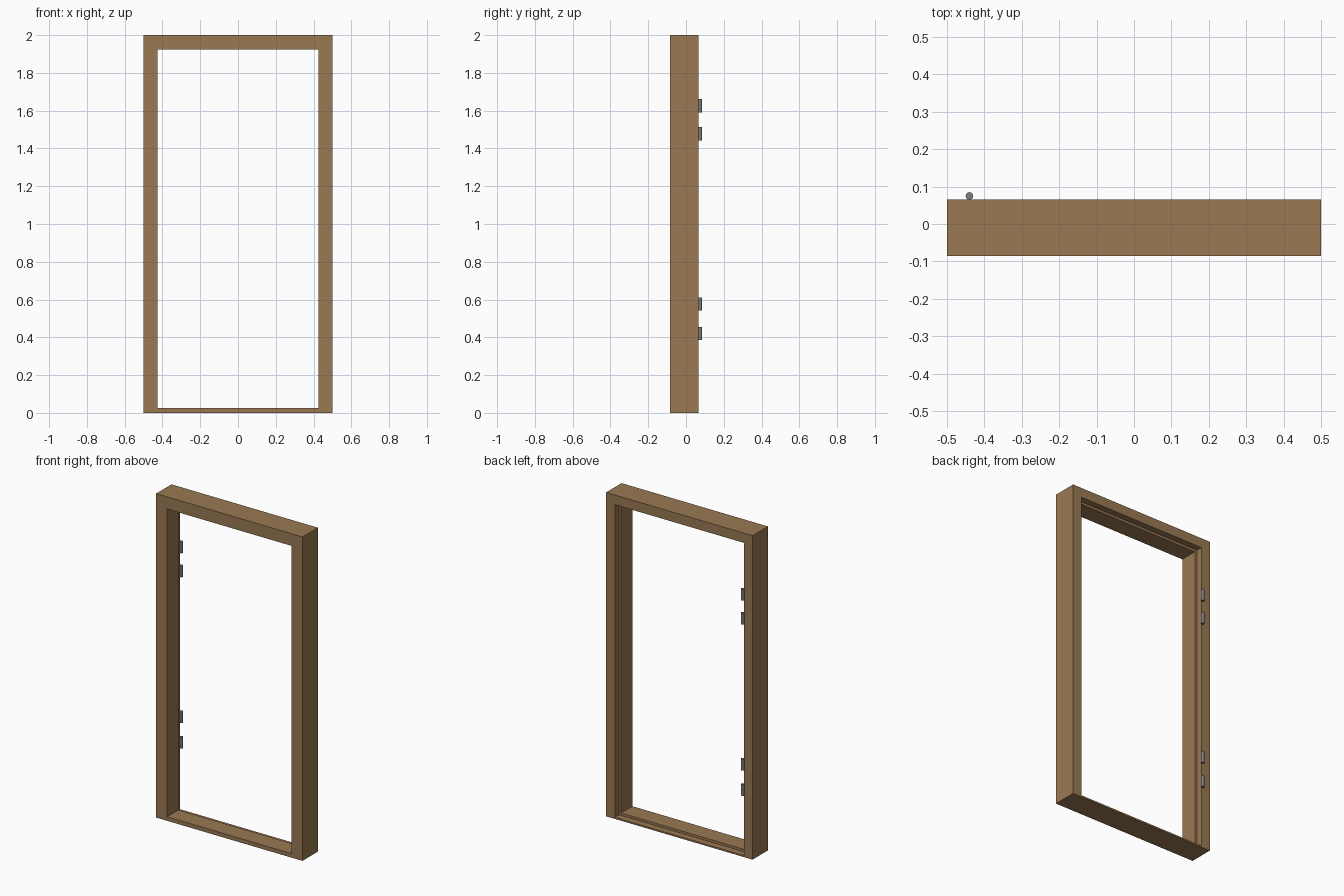
import bpy, bmesh, math

if "Cube" in bpy.data.objects:
    bpy.data.objects.remove(bpy.data.objects["Cube"])


def material(name, color):
    m = bpy.data.materials.new(name)
    m.diffuse_color = (*color, 1)
    m.use_nodes = True
    m.node_tree.nodes["Principled BSDF"].inputs["Base Color"].default_value = m.diffuse_color
    return m


wood = material("brown wood", (0.32, 0.19, 0.086))
steel = material("grey steel", (0.2, 0.2, 0.21))


def add_object(name, bm, mat):
    bmesh.ops.recalc_face_normals(bm, faces=bm.faces)
    me = bpy.data.meshes.new(name)
    bm.to_mesh(me)
    bm.free()
    me.materials.append(mat)
    ob = bpy.data.objects.new(name, me)
    bpy.context.collection.objects.link(ob)
    return ob


# Door frame: rebated section swept around the rectangle
# each ring: half width, bottom z, top z
outer = (0.5, 0.0, 2.0)
stop = (0.425, 0.025, 1.925)
rebate = (0.44, 0.01, 1.94)
front, step, back = -0.085, 0.025, 0.065
section = [(outer, front), (stop, front), (stop, step),
           (rebate, step), (rebate, back), (outer, back)]
bm = bmesh.new()
rings = [[bm.verts.new((x, y, z)) for x, z in ((-w, lo), (w, lo), (w, hi), (-w, hi))]
         for (w, lo, hi), y in section]
for i, a in enumerate(rings):
    b = rings[(i + 1) % len(rings)]
    for j in range(4):
        k = (j + 1) % 4
        bm.faces.new((a[j], a[k], b[k], b[j]))
add_object("door_frame", bm, wood)

# Hinge barrels on the left jamb
for i, z in enumerate((0.42, 0.577, 1.478, 1.626)):
    bm = bmesh.new()
    bmesh.ops.create_cone(bm, cap_ends=True, segments=24, radius1=0.01, radius2=0.01, depth=0.07)
    ob = add_object(f"hinge_barrel_{i + 1}", bm, steel)
    ob.location = (-0.44, 0.075, z)
    bpy.context.view_layer.objects.active = ob
    ob.select_set(True)
    bpy.ops.object.shade_smooth_by_angle(angle=math.radians(40))
    ob.select_set(False)
